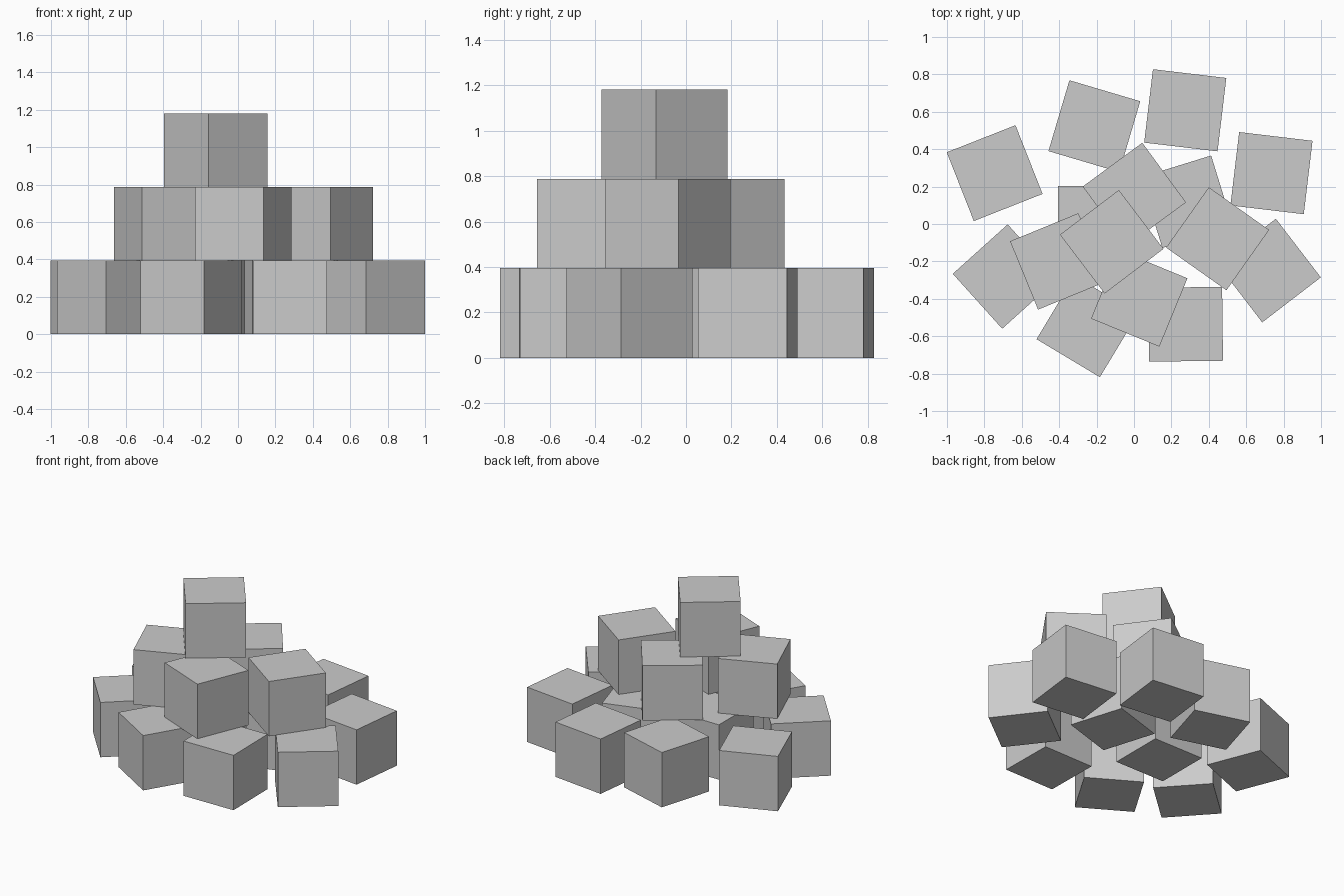
import bpy
from math import radians

SIZE = 0.395    # cube edge
PITCH = 0.393   # layer spacing

# Each layer: (x, y, turn in degrees)
layers = {
    "bottom": [(-0.745, 0.272, 21.5), (-0.212, 0.523, -16.5), (0.274, 0.608, -6.8),
               (0.735, 0.272, -6.8), (0.722, -0.249, 37.5), (0.276, -0.536, 0.7),
               (-0.25, -0.548, -31), (-0.69, -0.281, 42), (-0.208, 0.007, 0),
               (0.282, 0.119, 17.2)],
    "middle": [(0.002, 0.158, 36.3), (0.447, -0.079, -35.3),
               (-0.405, -0.2, 22.3), (0.028, -0.398, -22.3)],
    "top": [(-0.119, -0.095, 37.2)],
}

# Stack of loose cubes
for level, (name, cubes) in enumerate(layers.items()):
    for i, (x, y, turn) in enumerate(cubes, 1):
        bpy.ops.mesh.primitive_cube_add(
            size=SIZE, location=(x, y, SIZE / 2 + level * PITCH),
            rotation=(0, 0, radians(turn)))
        bpy.context.object.name = f"{name}_cube_{i}"
